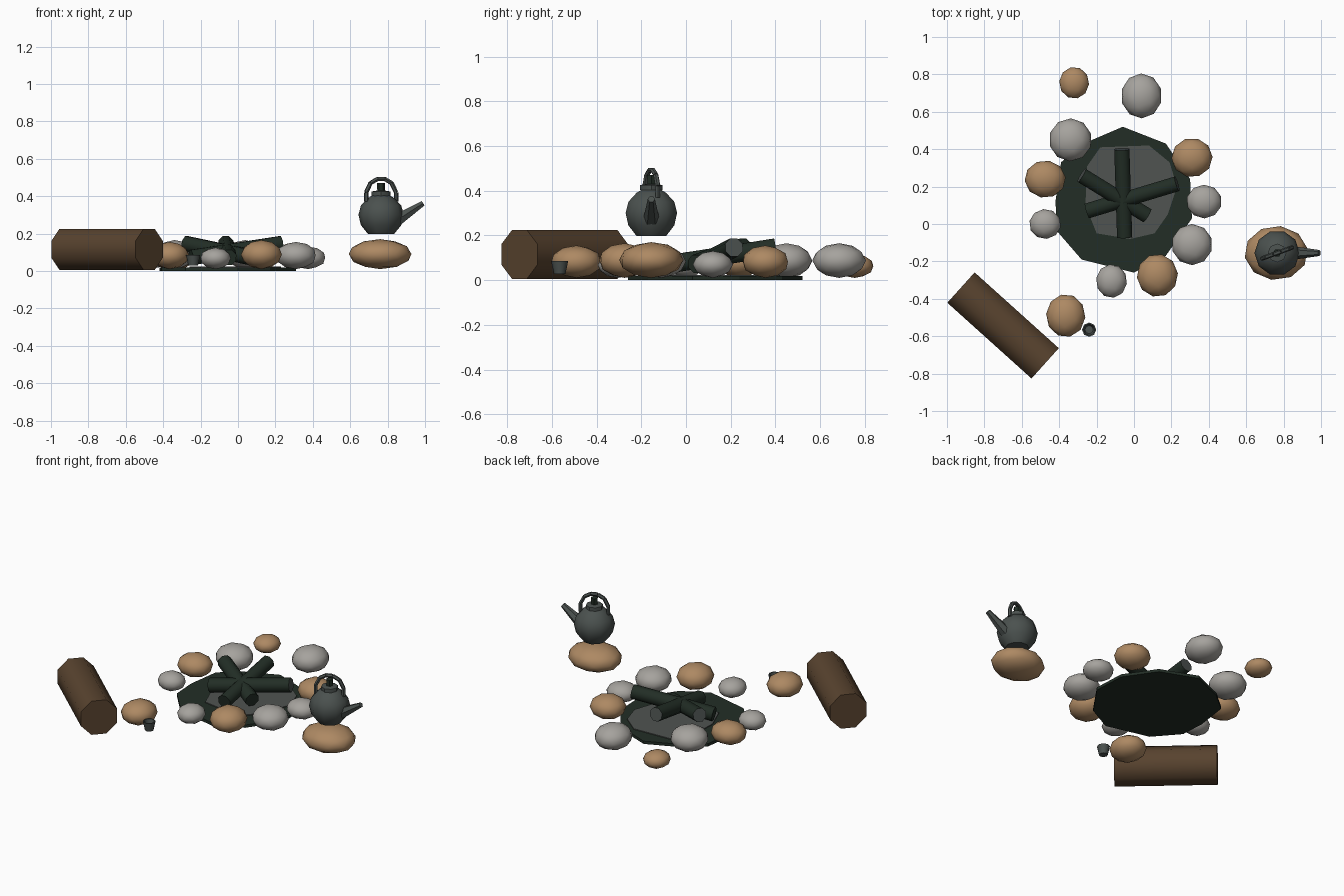
import bpy, bmesh, math, random
from mathutils import Vector

random.seed(4)
if "Cube" in bpy.data.objects:
    bpy.data.objects.remove(bpy.data.objects["Cube"])


def material(name, rgb):
    m = bpy.data.materials.new(name)
    m.use_nodes = True
    m.diffuse_color = (*rgb, 1)
    m.node_tree.nodes["Principled BSDF"].inputs["Base Color"].default_value = (*rgb, 1)
    return m


TAN = material("tan stone", (0.42, 0.25, 0.125))
GREY = material("grey stone", (0.38, 0.365, 0.34))
BARK = material("brown bark", (0.098, 0.056, 0.028))
CHAR = material("charred green", (0.016, 0.027, 0.019))
ASH = material("ash grey", (0.08, 0.087, 0.083))
IRON = material("iron grey", (0.07, 0.083, 0.078))


def finish(name, bm, mats, smooth=None):
    bmesh.ops.recalc_face_normals(bm, faces=bm.faces)
    mesh = bpy.data.meshes.new(name)
    bm.to_mesh(mesh)
    bm.free()
    for m in mats:
        mesh.materials.append(m)
    ob = bpy.data.objects.new(name, mesh)
    bpy.context.collection.objects.link(ob)
    if smooth:
        bpy.ops.object.select_all(action="DESELECT")
        ob.select_set(True)
        bpy.context.view_layer.objects.active = ob
        bpy.ops.object.shade_smooth_by_angle(angle=math.radians(smooth))
    return ob


def rod(name, a, b, r1, r2, sides, mats, turn=0.0, smooth=50):
    """Tapered cylinder from a to b; a second material goes on the far cap."""
    a, b = Vector(a), Vector(b)
    axis = (b - a).normalized()
    side = axis.cross(Vector((0, 0, 1)))
    side = side.normalized() if side.length > 0.01 else Vector((1, 0, 0))
    up = side.cross(axis)
    bm = bmesh.new()
    rings = []
    for p, r in ((a, r1), (b, r2)):
        angles = [math.tau * (i + turn) / sides for i in range(sides)]
        rings.append([bm.verts.new(p + r * (side * math.cos(t) + up * math.sin(t))) for t in angles])
    for i in range(sides):
        j = (i + 1) % sides
        bm.faces.new((rings[0][i], rings[0][j], rings[1][j], rings[1][i]))
    bm.faces.new(rings[0])
    bm.faces.new(rings[1]).material_index = len(mats) - 1
    return finish(name, bm, mats, smooth)


def lathe(name, x, y, profile, sides, mat, smooth=45):
    """Spin a (radius, height) profile around a vertical axis."""
    bm = bmesh.new()
    rings = [[bm.verts.new((x + r * math.cos(math.tau * i / sides),
                            y + r * math.sin(math.tau * i / sides), z))
              for i in range(sides)] for r, z in profile]
    for low, high in zip(rings, rings[1:]):
        for i in range(sides):
            j = (i + 1) % sides
            bm.faces.new((low[i], low[j], high[j], high[i]))
    bm.faces.new(rings[0])
    bm.faces.new(rings[-1])
    return finish(name, bm, [mat], smooth)


def plate(name, outline, z0, z1, mat):
    bm = bmesh.new()
    face = bm.faces.new([bm.verts.new((x, y, z0)) for x, y in outline])
    top = bmesh.ops.extrude_face_region(bm, geom=[face])["geom"]
    for v in top:
        if isinstance(v, bmesh.types.BMVert):
            v.co.z = z1
    return finish(name, bm, [mat])


# Fire pit ground and ash bed
plate("fire_pit", [(-0.06, 0.52), (0.17, 0.43), (0.30, 0.24), (0.31, 0.03), (0.17, -0.17), (0.0, -0.26),
                   (-0.28, -0.19), (-0.41, -0.04), (-0.42, 0.12), (-0.39, 0.33), (-0.27, 0.43)], 0, 0.018, CHAR)
plate("ash_bed", [(-0.18, 0.41), (0.08, 0.42), (0.19, 0.33), (0.23, 0.2), (0.18, 0.05), (0.11, -0.05),
                  (-0.02, -0.08), (-0.2, -0.05), (-0.26, 0.1), (-0.25, 0.31)], 0.01, 0.023, ASH)

# Charred firewood, raised at the outer end
for i, (a, b) in enumerate([((-0.05, -0.07), (-0.065, 0.40)),
                            ((-0.25, 0.07), (0.23, 0.215)),
                            ((0.07, 0.045), (-0.28, 0.26))]):
    rod(f"firewood_{i + 1}", (*a, 0.072), (*b, 0.146), 0.044, 0.044, 8, [CHAR, IRON], 0.5)

# Seat log
rod("seat_log", (-0.925, -0.34, 0.115), (-0.475, -0.745, 0.115), 0.118, 0.118, 8, [BARK], 0.5)

# Stones: centre x, y, radius x, y, top height
stones = [
    (-0.32, 0.755, 0.08, 0.085, 0.115, TAN), (0.04, 0.685, 0.11, 0.12, 0.165, GREY),
    (-0.34, 0.45, 0.115, 0.115, 0.165, GREY), (0.31, 0.355, 0.11, 0.105, 0.155, TAN),
    (-0.475, 0.24, 0.11, 0.10, 0.15, TAN), (0.375, 0.12, 0.095, 0.09, 0.13, GREY),
    (-0.475, 0.0, 0.085, 0.08, 0.125, GREY), (0.31, -0.11, 0.11, 0.11, 0.155, GREY),
    (0.125, -0.275, 0.11, 0.115, 0.165, TAN), (-0.12, -0.305, 0.083, 0.09, 0.125, GREY),
    (-0.365, -0.49, 0.105, 0.115, 0.155, TAN), (0.76, -0.155, 0.17, 0.145, 0.17, TAN),
]
for i, (x, y, rx, ry, top, mat) in enumerate(stones):
    bm = bmesh.new()
    bmesh.ops.create_icosphere(bm, subdivisions=2, radius=1)
    spin = random.uniform(0, math.tau)
    c, s = math.cos(spin), math.sin(spin)
    for v in bm.verts:
        px, py, pz = v.co
        v.co = (x + rx * (px * c - py * s), y + ry * (px * s + py * c),
                0.01 + (top - 0.01) * (pz + 1) / 2)
    finish(f"stone_{i + 1}", bm, [mat], 60)

# Kettle
KX, KY = 0.765, -0.155
lathe("kettle_body", KX, KY, [(0.07, 0.198), (0.108, 0.245), (0.121, 0.30), (0.108, 0.35),
                              (0.07, 0.39), (0.035, 0.41)], 10, IRON)
lathe("kettle_lid", KX, KY, [(0.05, 0.402), (0.05, 0.425), (0.02, 0.43)], 8, IRON)
lathe("kettle_knob", KX, KY, [(0.02, 0.425), (0.022, 0.47)], 6, CHAR)
rod("kettle_spout", (KX + 0.09, KY, 0.275), (0.99, KY, 0.362), 0.036, 0.016, 6, [IRON])

# Arched handle: a chain of straight bars
lean = math.radians(20)
arch = [(-0.085, 0.37), (-0.085, 0.42), (-0.06, 0.47), (-0.02, 0.492)]
arch += [(-u, z) for u, z in reversed(arch)]
points = [(KX + u * math.cos(lean), KY + u * math.sin(lean), z) for u, z in arch]
for i, (a, b) in enumerate(zip(points, points[1:])):
    rod(f"kettle_handle_{i + 1}", a, b, 0.012, 0.012, 6, [IRON])

# Small cup with a hollow inside
lathe("cup", -0.24, -0.565, [(0.026, 0.028), (0.038, 0.085), (0.031, 0.085), (0.022, 0.04)], 8, IRON)
